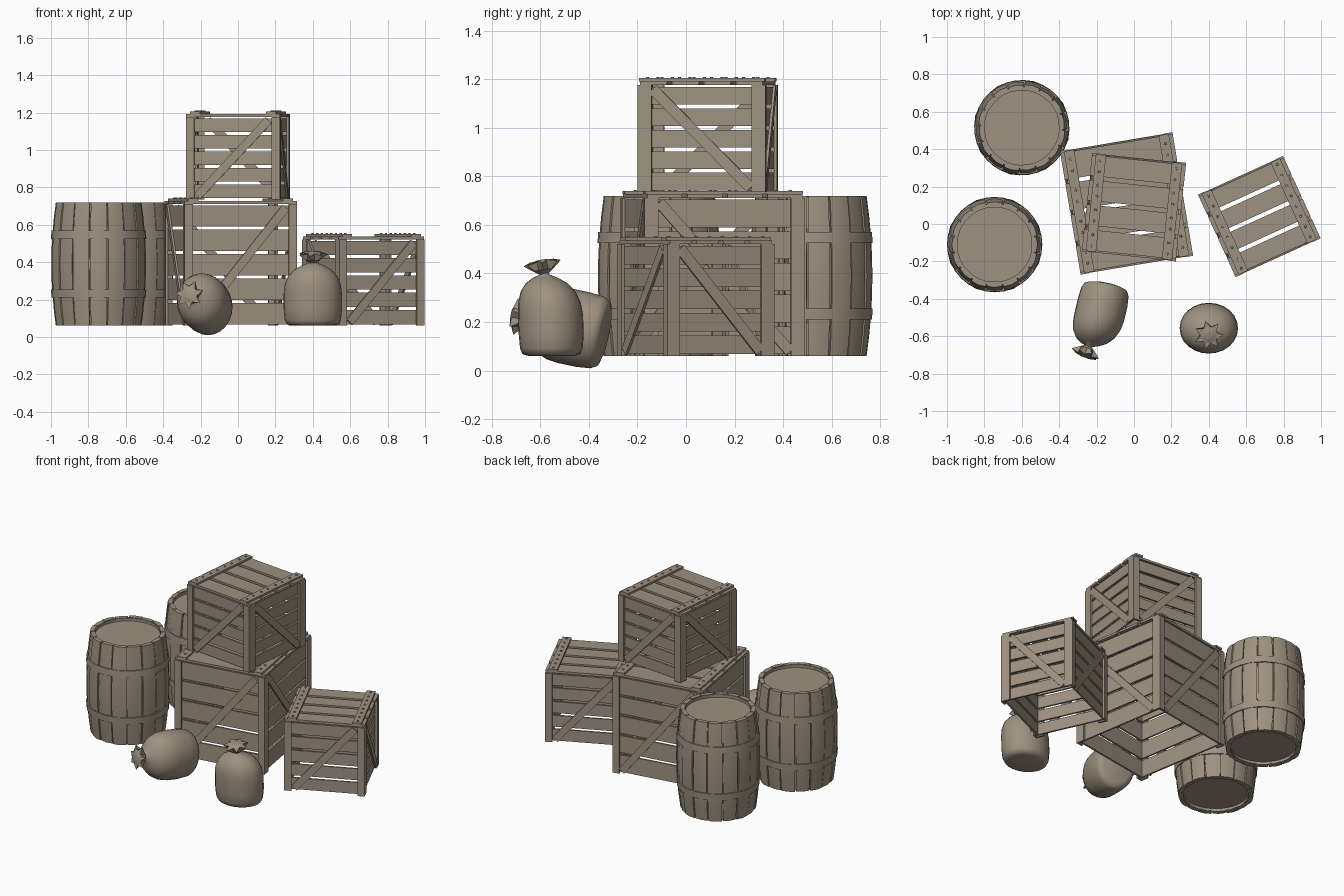
import bpy, bmesh
from math import pi, sin, cos, atan2, hypot, radians
from mathutils import Matrix, Vector

if "Cube" in bpy.data.objects:
    bpy.data.objects.remove(bpy.data.objects["Cube"])

COLOUR = (0.34, 0.285, 0.22, 1)
weathered = bpy.data.materials.new("weathered_tan")
weathered.use_nodes = True
weathered.diffuse_color = COLOUR
weathered.node_tree.nodes["Principled BSDF"].inputs["Base Color"].default_value = COLOUR


def finish(name, bm, frame, smooth=None):
    """Turn a bmesh into a placed object, optionally smooth shaded."""
    bmesh.ops.recalc_face_normals(bm, faces=bm.faces)
    mesh = bpy.data.meshes.new(name)
    bm.to_mesh(mesh)
    bm.free()
    mesh.materials.append(weathered)
    obj = bpy.data.objects.new(name, mesh)
    bpy.context.collection.objects.link(obj)
    obj.matrix_world = frame
    if smooth:
        bpy.ops.object.select_all(action='DESELECT')
        obj.select_set(True)
        bpy.context.view_layer.objects.active = obj
        bpy.ops.object.shade_smooth_by_angle(angle=radians(smooth))


def box(bm, size, loc, frame=Matrix(), tilt=0):
    m = frame @ Matrix.Translation(loc) @ Matrix.Rotation(tilt, 4, 'Y')
    bmesh.ops.create_cube(bm, size=1, matrix=m @ Matrix.Diagonal((*size, 1)))


def lathe(bm, profile, sides, close=False):
    """Spin (radius, height) points about z; close joins last ring to first."""
    rings = [[bm.verts.new((r * cos(2 * pi * i / sides), r * sin(2 * pi * i / sides), z))
              for i in range(sides)] for r, z in profile]
    pairs = list(zip(rings, rings[1:]))
    if close:
        pairs.append((rings[-1], rings[0]))
    for a, b in pairs:
        for i in range(sides):
            j = (i + 1) % sides
            bm.faces.new((a[i], a[j], b[j], b[i]))
    if not close:
        bm.faces.new(rings[0])
        bm.faces.new(rings[-1])


# Crates: slatted walls, corner posts, braces and a lid; open underneath
POST, LID, CLEAT = 0.045, 0.015, 0.013


def crate(name, w, d, total, loc, turn):
    frame = Matrix.Translation(loc) @ Matrix.Rotation(radians(turn), 4, 'Z')
    h = total - LID - CLEAT
    slats, posts, braces = bmesh.new(), bmesh.new(), bmesh.new()
    for k in range(4):
        side = Matrix.Rotation(k * pi / 2, 4, 'Z')
        odd = k % 2
        length, out = (d, w / 2) if odd else (w, d / 2)
        step = h / 5
        for i in range(5):
            box(slats, (length - 0.03, 0.012, step - 0.016), (0, 0.019 - out, (i + 0.5) * step), side)
        for s in (-1, 1):
            x = length / 2 - POST / 2 - odd * 0.013
            box(posts, (POST, 0.013, h), (s * x, 0.0065 - out, h / 2), side)
        span = length - 2 * POST
        tilt = atan2(h, span) * (1 if odd else -1)
        box(braces, (hypot(span, h) - 0.05, 0.011, 0.045), (0, 0.0075 - out, h / 2), side, tilt)
    finish(name + "_wall_slats", slats, frame)
    finish(name + "_corner_posts", posts, frame)
    finish(name + "_diagonal_braces", braces, frame)

    boards, cleats, nails = bmesh.new(), bmesh.new(), bmesh.new()
    step = d / 4
    for i in range(4):
        y = (i - 1.5) * step
        box(boards, (w, step - 0.022, LID), (0, y, h + LID / 2), Matrix())
        for s in (-1, 1):
            for off in (-0.03, 0.03):
                spot = Matrix.Translation((s * (w / 2 - 0.048), y + off, total + 0.001))
                bmesh.ops.create_cone(nails, cap_ends=True, segments=6, radius1=0.008,
                                      radius2=0.006, depth=0.008, matrix=spot)
    for s in (-1, 1):
        box(cleats, (0.055, d - 0.01, CLEAT), (s * (w / 2 - 0.048), 0, h + LID + CLEAT / 2))
    finish(name + "_lid_boards", boards, frame)
    finish(name + "_lid_cleats", cleats, frame)
    finish(name + "_lid_nails", nails, frame)


crate("large_crate", 0.61, 0.67, 0.68, (-0.04, 0.11, 0.06), 9.5)
crate("upper_crate", 0.505, 0.53, 0.47, (0, 0.09, 0.735), -6)
crate("small_crate", 0.50, 0.485, 0.49, (0.67, 0.04, 0.06), 24.5)

# Barrels: bulged core with recessed heads, raised staves and two hoops
BARREL_H, STAVES = 0.66, 16


def bulge(z):
    t = 2 * z / BARREL_H - 1
    return 0.25 - 0.024 * t * t


def barrel(name, loc, turn):
    frame = Matrix.Translation(loc) @ Matrix.Rotation(radians(turn), 4, 'Z')
    heights = [BARREL_H * i / 8 for i in range(9)]
    core = bmesh.new()
    lathe(core, [(0.2, 0.02), (0.2, 0.004)] + [(bulge(z) - 0.008, min(max(z, 0.004), BARREL_H - 0.004))
                                              for z in heights]
          + [(0.2, BARREL_H - 0.004), (0.2, BARREL_H - 0.022)], 32)
    finish(name + "_core", core, frame, 30)

    staves = bmesh.new()
    half = pi / STAVES * 0.93
    for i in range(STAVES):
        mid = 2 * pi * i / STAVES
        lift = 0.004 * (i % 2)
        rows = []
        for z in heights:
            r = bulge(z) + lift
            rows.append([staves.verts.new((q * cos(mid + a), q * sin(mid + a), z))
                         for q, a in ((r - 0.025, -half), (r, -half), (r + 0.003, 0),
                                      (r, half), (r - 0.025, half))])
        for a, b in zip(rows, rows[1:]):
            for j in range(5):
                k = (j + 1) % 5
                staves.faces.new((a[j], a[k], b[k], b[j]))
        staves.faces.new(rows[0])
        staves.faces.new(rows[-1])
    finish(name + "_staves", staves, frame, 30)

    hoops = bmesh.new()
    for z in (0.15, 0.465):
        lo, hi = z, z + 0.045
        lathe(hoops, [(bulge(lo) - 0.01, lo), (bulge(lo) + 0.009, lo),
                      (bulge(hi) + 0.009, hi), (bulge(hi) - 0.01, hi)], STAVES * 2, True)
    finish(name + "_hoops", hoops, frame, 30)


barrel("front_barrel", (-0.745, -0.11, 0.06), 0)
barrel("rear_barrel", (-0.60, 0.515, 0.06), 8)

# Sacks: soft oval body, leaning tied neck and a pointed ruffle
BODY = [(0.11, 0), (0.138, 0.008), (0.15, 0.03), (0.156, 0.09), (0.156, 0.17), (0.15, 0.22),
        (0.132, 0.265), (0.1, 0.3), (0.06, 0.322), (0.025, 0.335), (0.02, 0.345)]
POINTS = 7


def sack(name, frame):
    body = bmesh.new()
    lathe(body, BODY, 24)
    for v in body.verts:
        v.co.y = v.co.y * 0.86 - 0.03 * (v.co.z / 0.345) ** 3
    finish(name + "_body", body, frame, 50)

    ruffle = bmesh.new()
    lathe(ruffle, [(0.02, 0), (0.045, 0.018), (0.08, 0.045), (0.045, 0.052), (0.018, 0.06)], POINTS * 2)
    for i, v in enumerate(ruffle.verts):
        if i // (POINTS * 2) == 2 and i % 2:
            v.co.x *= 0.58
            v.co.y *= 0.58
            v.co.z += 0.012
    lean = Matrix.Translation((0, -0.03, 0.338)) @ Matrix.Rotation(radians(10), 4, 'X')
    finish(name + "_ruffle", ruffle, frame @ lean)


sack("standing_sack", Matrix.Translation((0.4, -0.555, 0.06)))

axis = Vector((-0.19, -0.96, 0.2)).normalized()
across = (Vector((1, 0, 0)) - axis * axis.x).normalized()
down = across.cross(axis)
lying = Matrix((down, across, axis)).transposed().to_4x4()
sack("lying_sack", Matrix.Translation((-0.15, -0.335, 0.15)) @ lying)
